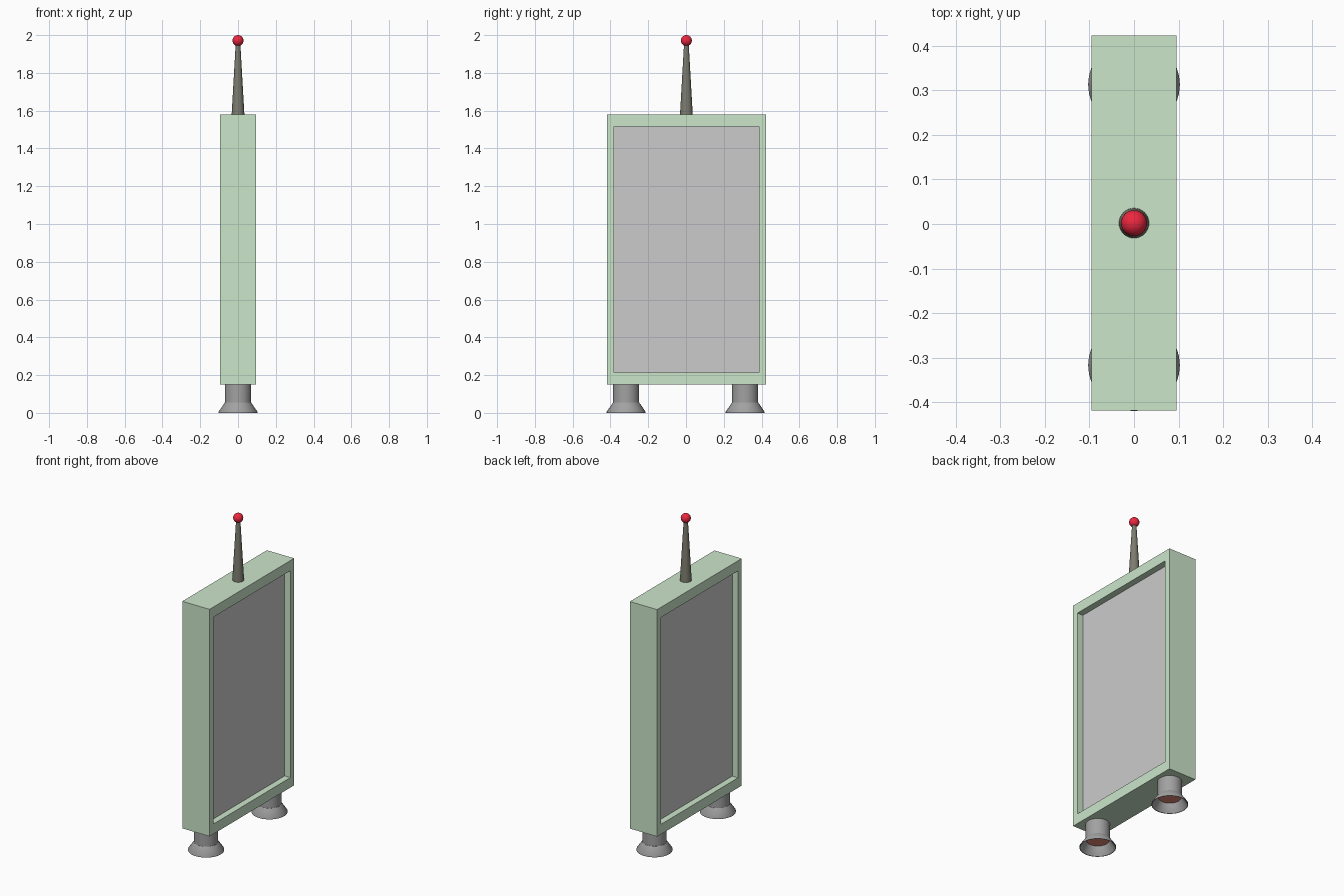
import bpy, bmesh, math

if "Cube" in bpy.data.objects:
    bpy.data.objects.remove(bpy.data.objects["Cube"])

CY = 0.002  # the body sits a hair behind centre


def material(name, rgb):
    m = bpy.data.materials.new(name)
    m.diffuse_color = (*rgb, 1)
    m.use_nodes = True
    m.node_tree.nodes["Principled BSDF"].inputs["Base Color"].default_value = m.diffuse_color
    return m


GREEN = material("pale green", (0.60, 0.79, 0.59))
DARK = material("dark grey", (0.36, 0.36, 0.36))
OLIVE = material("near black", (0.2, 0.2, 0.16))
RED = material("red", (0.85, 0.02, 0.05))
GLOW = material("dull red", (0.75, 0.25, 0.18))


def finish(bm, name, mat=None, smooth=False):
    bmesh.ops.recalc_face_normals(bm, faces=bm.faces)
    mesh = bpy.data.meshes.new(name)
    bm.to_mesh(mesh)
    bm.free()
    obj = bpy.data.objects.new(name, mesh)
    bpy.context.collection.objects.link(obj)
    if mat:
        mesh.materials.append(mat)
    if smooth:
        bpy.context.view_layer.objects.active = obj
        bpy.ops.object.select_all(action='DESELECT')
        obj.select_set(True)
        bpy.ops.object.shade_smooth_by_angle(angle=math.radians(35))
    return obj


def box_bm(size, centre):
    bm = bmesh.new()
    bmesh.ops.create_cube(bm, size=1)
    bmesh.ops.scale(bm, vec=size, verts=bm.verts)
    bmesh.ops.translate(bm, vec=centre, verts=bm.verts)
    return bm


def lathe(name, profile, x, y, mat, sides=32):
    """Spin a (radius, z) profile about a vertical axis."""
    bm = bmesh.new()
    verts = [bm.verts.new((r, 0, z)) for r, z in profile]
    edges = [bm.edges.new(p) for p in zip(verts, verts[1:])]
    bmesh.ops.spin(bm, geom=verts + edges, cent=(0, 0, 0), axis=(0, 0, 1),
                   angle=math.tau, steps=sides, use_duplicate=False)
    bmesh.ops.remove_doubles(bm, verts=bm.verts, dist=1e-5)
    bmesh.ops.translate(bm, vec=(x, y, 0), verts=bm.verts)
    return finish(bm, name, mat, smooth=True)


# Body slab with a recess in both wide sides
bm = box_bm((0.19, 0.842, 1.43), (0, CY, 0.865))
sides = [f for f in bm.faces if abs(f.normal.x) > 0.9]
for face in sides:
    n = face.normal.copy()
    bmesh.ops.inset_region(bm, faces=[face], thickness=0.001, use_even_offset=True)
    for v in face.verts:
        v.co.y = CY + math.copysign(0.384, v.co.y - CY)
        v.co.z = 1.516 if v.co.z > 0.8 else 0.213
    recess = bmesh.ops.extrude_face_region(bm, geom=[face])
    moved = [g for g in recess["geom"] if isinstance(g, bmesh.types.BMVert)]
    bmesh.ops.translate(bm, vec=-0.04 * n, verts=moved)
    # leave the recess open at the back; the panel closes it
    floor = [g for g in recess["geom"] if isinstance(g, bmesh.types.BMFace)]
    doomed = floor + ([face] if face.is_valid else [])
    bmesh.ops.delete(bm, geom=doomed, context='FACES_ONLY')
finish(bm, "body_frame", GREEN)

# Grey panel filling both recesses
finish(box_bm((0.11, 0.768, 1.303), (0, CY, 0.8645)), "side_panel")

# Feet: post, flared hollow skirt and red disc underneath
for label, y in (("front", -0.317), ("back", 0.313)):
    lathe(label + "_foot_post", [(0, 0.05), (0.069, 0.05), (0.069, 0.15), (0, 0.15)],
          0, y, DARK)
    lathe(label + "_foot_skirt", [(0.066, 0.054), (0.070, 0.054), (0.103, 0.006),
                                  (0.103, 0), (0.100, 0), (0.066, 0.05), (0.066, 0.054)],
          0, y, DARK)
    lathe(label + "_foot_disc", [(0, 0.047), (0.064, 0.047), (0.064, 0.05), (0, 0.05)],
          0, y, GLOW)

# Antenna with ball tip
lathe("antenna", [(0, 1.575), (0.034, 1.575), (0.012, 1.96), (0, 1.96)], 0, CY, OLIVE)
bm = bmesh.new()
bmesh.ops.create_uvsphere(bm, u_segments=32, v_segments=16, radius=0.029)
bmesh.ops.translate(bm, vec=(0, CY, 1.971), verts=bm.verts)
finish(bm, "antenna_ball", RED, smooth=True)
